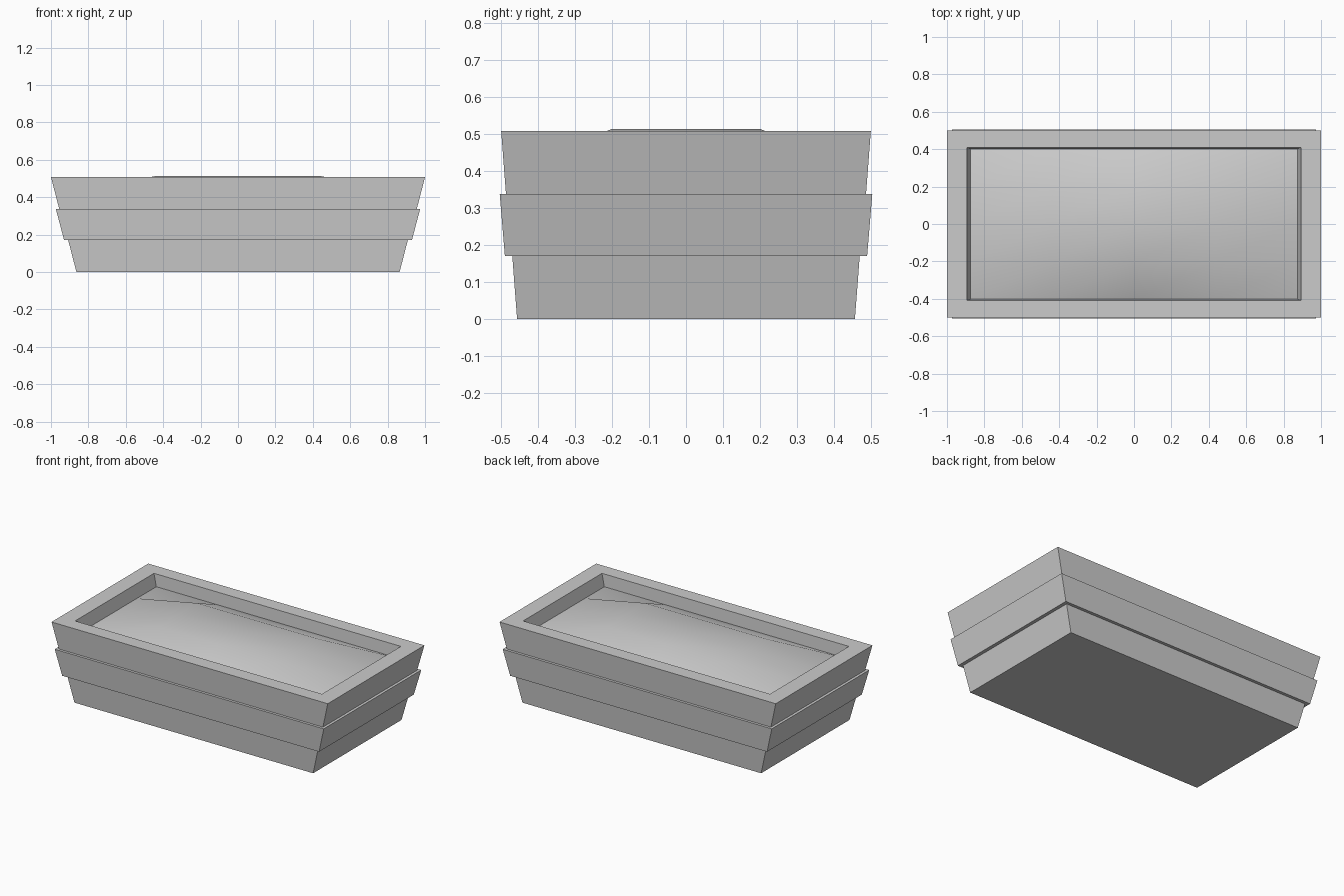
import bpy
import bmesh

cube = bpy.data.objects.get("Cube")
if cube:
    bpy.data.objects.remove(cube, do_unlink=True)

GREY = 0.6
grey = bpy.data.materials.new("plain grey")
grey.use_nodes = True
grey.diffuse_color = (GREY, GREY, GREY, 1)
grey.node_tree.nodes["Principled BSDF"].inputs["Base Color"].default_value = (GREY, GREY, GREY, 1)


def finish(name, bm):
    """Turn a bmesh into a named object in the scene."""
    bmesh.ops.recalc_face_normals(bm, faces=bm.faces)
    mesh = bpy.data.meshes.new(name)
    bm.to_mesh(mesh)
    bm.free()
    mesh.materials.append(grey)
    obj = bpy.data.objects.new(name, mesh)
    bpy.context.collection.objects.link(obj)
    return obj


def tier(name, *levels):
    """Join rectangles given as (half length, half width, height), closed at both ends."""
    bm = bmesh.new()
    loops = [[bm.verts.new((sx * x, sy * y, z))
              for sx, sy in ((-1, -1), (1, -1), (1, 1), (-1, 1))]
             for x, y, z in levels]
    for low, high in zip(loops, loops[1:]):
        for i in range(4):
            j = (i + 1) % 4
            bm.faces.new((low[i], low[j], high[j], high[i]))
    bm.faces.new(loops[0])
    bm.faces.new(loops[-1])
    return finish(name, bm)


# Flared tiers of the planter
tier("bottom_tier", (0.864, 0.457, 0), (0.908, 0.470, 0.171))
tier("middle_tier", (0.930, 0.490, 0.171), (0.974, 0.504, 0.338))
# Top tier carries the rim and the recess
tier("top_tier", (0.956, 0.487, 0.338), (1.0, 0.5, 0.508),
     (0.894, 0.408, 0.508), (0.872, 0.402, 0.424))

# Soil mound: coarse sheet with a raised middle, smooth shaded
EDGE_Z, CROWN_Z = 0.428, 0.514
bm = bmesh.new()
bmesh.ops.create_grid(bm, x_segments=4, y_segments=4, size=1)
for v in bm.verts:
    inner = max(abs(v.co.x), abs(v.co.y)) < 0.9
    v.co = (v.co.x * 0.874, v.co.y * 0.403, CROWN_Z if inner else EDGE_Z)
for f in bm.faces:
    f.smooth = True
soil = finish("soil", bm)
if soil.data.polygons[0].normal.z < 0:
    soil.data.flip_normals()
